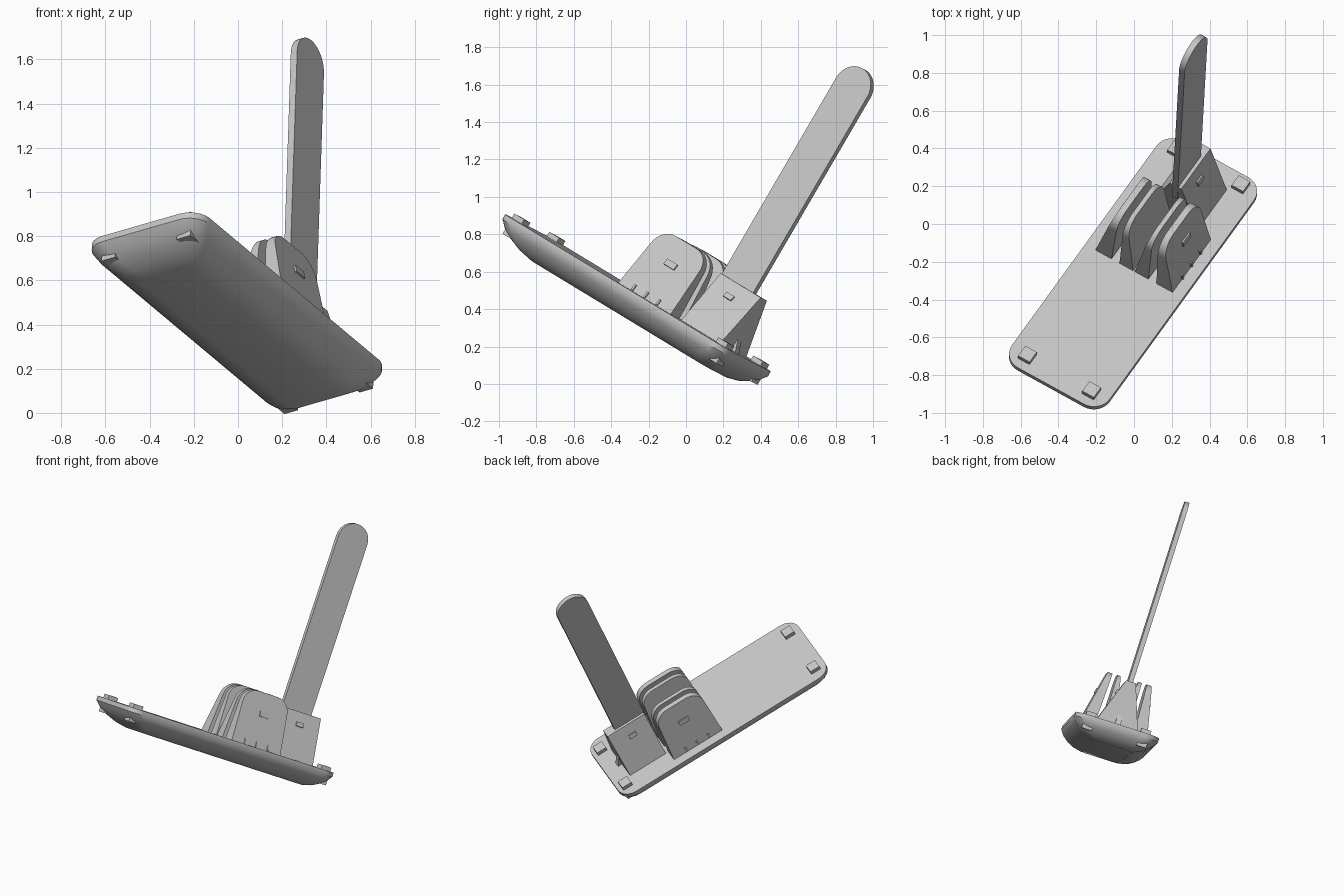
import bpy, bmesh, math
from mathutils import Vector, Matrix

cube = bpy.data.objects.get("Cube")
if cube:
    bpy.data.objects.remove(cube, do_unlink=True)

grey = bpy.data.materials.new("plain_grey")
grey.use_nodes = True
COLOUR = (0.56, 0.56, 0.56, 1)
grey.diffuse_color = COLOUR
grey.node_tree.nodes["Principled BSDF"].inputs["Base Color"].default_value = COLOUR

# Tilted frame of the deck: x across, y along, z out of the top surface
along = Vector((0.527, 0.727, -0.441)).normalized()
across = Vector((0.849, -0.478, 0.25))
across = (across - along * across.dot(along)).normalized()
up = across.cross(along)
FRAME = Matrix((across, along, up)).transposed().to_4x4()
FRAME.translation = (0.0, -0.25, 0.483)


def finish(name, bm, smooth=None):
    bmesh.ops.recalc_face_normals(bm, faces=bm.faces)
    mesh = bpy.data.meshes.new(name)
    bm.to_mesh(mesh)
    bm.free()
    mesh.materials.append(grey)
    ob = bpy.data.objects.new(name, mesh)
    bpy.context.collection.objects.link(ob)
    ob.matrix_world = FRAME
    if smooth:
        bpy.ops.object.select_all(action='DESELECT')
        ob.select_set(True)
        bpy.context.view_layer.objects.active = ob
        bpy.ops.object.shade_smooth_by_angle(angle=math.radians(smooth))
    return ob


def loft(name, rings, smooth=None):
    bm = bmesh.new()
    loops = [[bm.verts.new(p) for p in ring] for ring in rings]
    n = len(loops[0])
    for a, b in zip(loops, loops[1:]):
        for i in range(n):
            j = (i + 1) % n
            bm.faces.new((a[i], a[j], b[j], b[i]))
    bm.faces.new(loops[0])
    bm.faces.new(loops[-1])
    return finish(name, bm, smooth)


def arc(cx, cy, r, start, end, steps=8):
    return [(cx + r * math.cos(math.radians(start + (end - start) * i / steps)),
             cy + r * math.sin(math.radians(start + (end - start) * i / steps)))
            for i in range(steps + 1)]


def slab(name, outline, low, high, height, smooth=None):
    """Upright plate from a (y, z) outline; its two x faces go from low to high."""
    rings = []
    for k in (0, 1):
        rings.append([(low[k] + (high[k] - low[k]) * z / height, y, z)
                      for y, z in outline])
    return loft(name, rings, smooth)


def box(name, centre, size, turn=Matrix.Identity(4)):
    bm = bmesh.new()
    bmesh.ops.create_cube(bm, size=1, matrix=Matrix.Translation(centre) @ turn
                          @ Matrix.Diagonal((*size, 1)))
    return finish(name, bm)


# Deck with a rounded, tapering hull below, blunter at the back
HALF_W, FRONT, BACK, CORNER = 0.305, 0.835, 0.817, 0.1
rings = []
for inset, depth in ((0, 0), (0, 0.03), (0.03, 0.065), (0.08, 0.1),
                     (0.14, 0.128), (0.21, 0.145)):
    w = HALF_W - inset * 0.75
    r = CORNER - inset * 0.2
    ring = []
    for sx, sy, start in ((1, 1, 0), (-1, 1, 90), (-1, -1, 180), (1, -1, 270)):
        l = BACK - inset * 0.65 if sy > 0 else FRONT - inset
        ring += arc(sx * (w - r), sy * (l - r), r, start, start + 90)
    rings.append([(x, y, -depth) for x, y in ring])
loft("deck_hull", rings, 35)

# Corner pegs that pass through the deck
for sx, side in ((-1, "left"), (1, "right")):
    for sy, end in ((-1, "front"), (1, "back")):
        box(f"{end}_{side}_peg", (sx * 0.2, sy * 0.75, -0.035), (0.072, 0.072, 0.125))

# Two pairs of round-shouldered upright plates
H, Y0, Y1, R = 0.37, 0.0, 0.385, 0.1
shield = ([(Y0, 0), (Y1, 0)] + arc(Y1 - R - 0.015, H - R, R, 0, 90)
          + arc(Y0 + R + 0.015, H - R, R, 90, 180))
lean = Matrix.Rotation(-math.atan2(0.08, H), 4, 'Y')
for s, side in ((-1, "left"), (1, "right")):
    slab(f"{side}_outer_plate", shield, (s * 0.14, s * 0.24), (s * 0.125, s * 0.16), H, 30)
    slab(f"{side}_inner_plate", shield, (s * 0.005, s * 0.09), (s * 0.065, s * 0.09), H, 30)
    # Small blocks on the outer faces
    turn = lean if s > 0 else lean.inverted()
    box(f"{side}_plate_latch", (s * 0.185, 0.2, 0.225), (0.03, 0.075, 0.035), turn)
    for k in range(3):
        box(f"{side}_plate_tab_{k + 1}", (s * 0.232, 0.1 + k * 0.09, 0.02),
            (0.024, 0.012, 0.035), turn)

# Wedge-shaped mount
TOP = 0.32
mount = [(0.405, 0), (0.69, 0), (0.695, TOP), (0.4, TOP)]
slab("mast_mount", mount, (-0.15, 0.15), (-0.035, 0.035), TOP)
slab("mount_rib", [(0.68, 0), (0.72, 0), (0.68, 0.1)], (-0.02, 0.02), (-0.02, 0.02), TOP)
tilt = Matrix.Rotation(-math.atan2(0.115, TOP), 4, 'Y')
for s, side in ((-1, "left"), (1, "right")):
    box(f"{side}_mount_latch", (s * 0.062, 0.54, 0.235), (0.026, 0.055, 0.03),
        tilt if s > 0 else tilt.inverted())

# Tall flat mast with a round end
MID, RAD, END = 0.512, 0.115, 1.65
mast = ([(MID - RAD, 0.2), (MID + RAD, 0.2)]
        + arc(MID, END - RAD, RAD, 0, 180, 20))
slab("mast", mast, (-0.017, 0.017), (-0.017, 0.017), END, 30)
